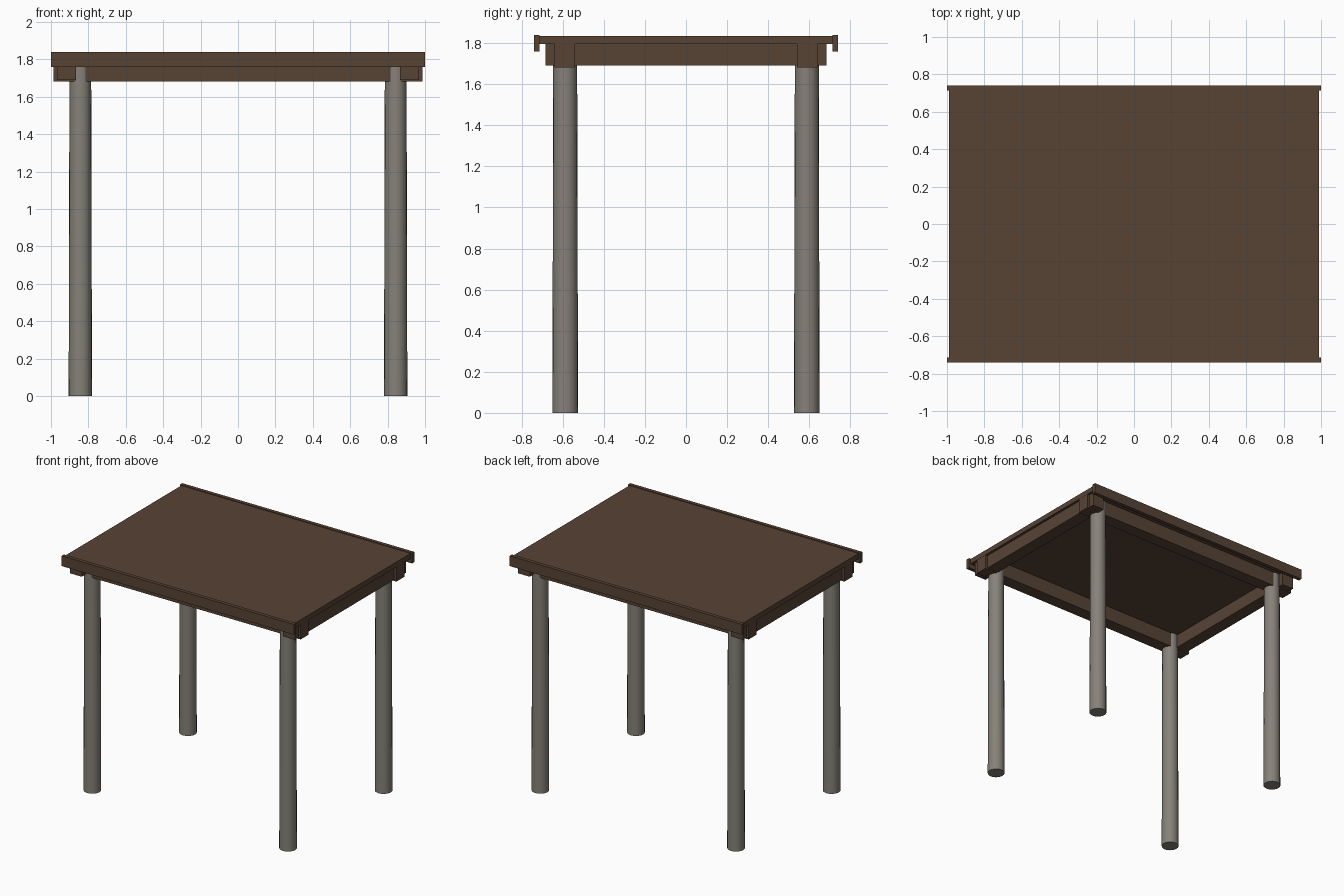
import bpy, bmesh

if "Cube" in bpy.data.objects:
    bpy.data.objects.remove(bpy.data.objects["Cube"])


def material(name, rgb):
    m = bpy.data.materials.new(name)
    m.diffuse_color = (*rgb, 1)
    m.use_nodes = True
    m.node_tree.nodes["Principled BSDF"].inputs["Base Color"].default_value = m.diffuse_color
    return m


wood = material("dark brown wood", (0.095, 0.056, 0.036))
stone = material("warm grey", (0.24, 0.22, 0.19))


def finish(name, bm, mat):
    me = bpy.data.meshes.new(name)
    bm.to_mesh(me)
    bm.free()
    me.materials.append(mat)
    ob = bpy.data.objects.new(name, me)
    bpy.context.collection.objects.link(ob)
    return ob


def box(name, lo, hi, mat):
    bm = bmesh.new()
    bmesh.ops.create_cube(bm, size=1)
    for v in bm.verts:
        v.co = [(lo[i] + hi[i]) / 2 + v.co[i] * (hi[i] - lo[i]) for i in range(3)]
    return finish(name, bm, mat)


def post(name, x, y, top):
    bm = bmesh.new()
    bmesh.ops.create_cone(bm, cap_ends=True, segments=20,
                          radius1=0.0625, radius2=0.058, depth=top)
    bmesh.ops.translate(bm, verts=bm.verts, vec=(x, y, top / 2))
    for f in bm.faces:
        f.smooth = len(f.verts) == 4
    for e in bm.edges:
        e.smooth = all(f.smooth for f in e.link_faces)
    return finish(name, bm, stone)


# roof slab
box("roof_slab", (-0.988, -0.714, 1.795), (0.988, 0.714, 1.835), wood)

for s, fb, lr in ((-1, "front", "left"), (1, "back", "right")):
    # edge boards along front and back
    y0, y1 = sorted((s * 0.713, s * 0.741))
    box(fb + "_edge_board", (-1, y0, 1.76), (1, y1, 1.84), wood)
    # long beams
    y0, y1 = sorted((s * 0.54, s * 0.639))
    box(fb + "_long_beam", (-0.987, y0, 1.681), (0.987, y1, 1.796), wood)
    # cross beams
    x0, x1 = sorted((s * 0.867, s * 0.968))
    box(lr + "_cross_beam", (x0, -0.683, 1.69), (x1, 0.683, 1.796), wood)
    # tapered round posts
    for t, side in ((-1, "left"), (1, "right")):
        post(fb + "_" + side + "_post", t * 0.843, s * 0.588, 1.795)
